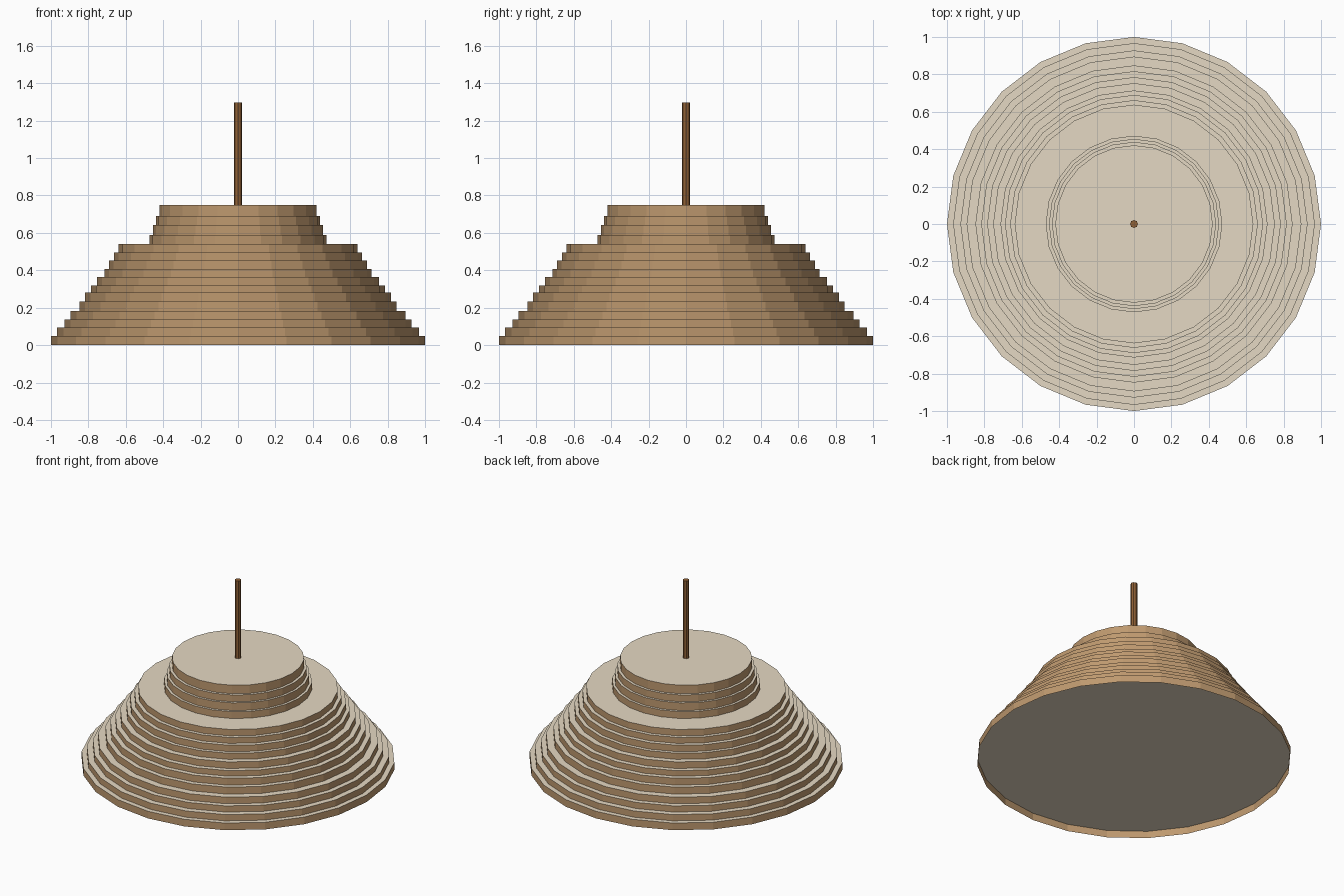
import bpy, bmesh, math

if "Cube" in bpy.data.objects:
    bpy.data.objects.remove(bpy.data.objects["Cube"])


def material(name, rgb):
    m = bpy.data.materials.new(name)
    lin = [c / 12.92 if c <= 0.04045 else ((c + 0.055) / 1.055) ** 2.4
           for c in (v / 255 for v in rgb)]
    m.diffuse_color = (*lin, 1)
    m.use_nodes = True
    m.node_tree.nodes["Principled BSDF"].inputs["Base Color"].default_value = m.diffuse_color
    return m


WALL = material("brown brick", (190, 153, 111))
TOP = material("pale stone", (229, 217, 195))
WOOD = material("dark wood", (144, 97, 54))


def open_prism(name, radius, z0, z1, sides, side_mat, cap_mat):
    """Upright prism, open below, with a vertex on +x and a coloured lid."""
    bm = bmesh.new()
    angles = [2 * math.pi * i / sides for i in range(sides)]
    low, high = [[bm.verts.new((radius * math.cos(a), radius * math.sin(a), z))
                  for a in angles] for z in (z0, z1)]
    for i in range(sides):
        j = (i + 1) % sides
        bm.faces.new((low[i], low[j], high[j], high[i]))
    bm.faces.new(high).material_index = 1
    me = bpy.data.meshes.new(name)
    bm.to_mesh(me)
    bm.free()
    me.materials.append(side_mat)
    me.materials.append(cap_mat)
    ob = bpy.data.objects.new(name, me)
    bpy.context.collection.objects.link(ob)
    return ob


def terraces(name, radii, heights):
    for n, r in enumerate(radii):
        open_prism(f"{name}_{n + 1}", r, heights[n], heights[n + 1], 24, WALL, TOP)


# Wide lower terraces, hollow underneath up to the first lid
terraces("lower_terrace",
         [1.0, .967, .928, .895, .848, .817, .785, .753, .714, .69, .662, .638],
         [0, .05, .094, .137, .183, .232, .28, .319, .365, .408, .453, .495, .54])

# Narrow upper drum
terraces("upper_terrace", [.472, .455, .439, .421], [.54, .588, .642, .69, .75])

# Central mast
open_prism("mast", .021, .75, 1.296, 8, WOOD, WOOD)
